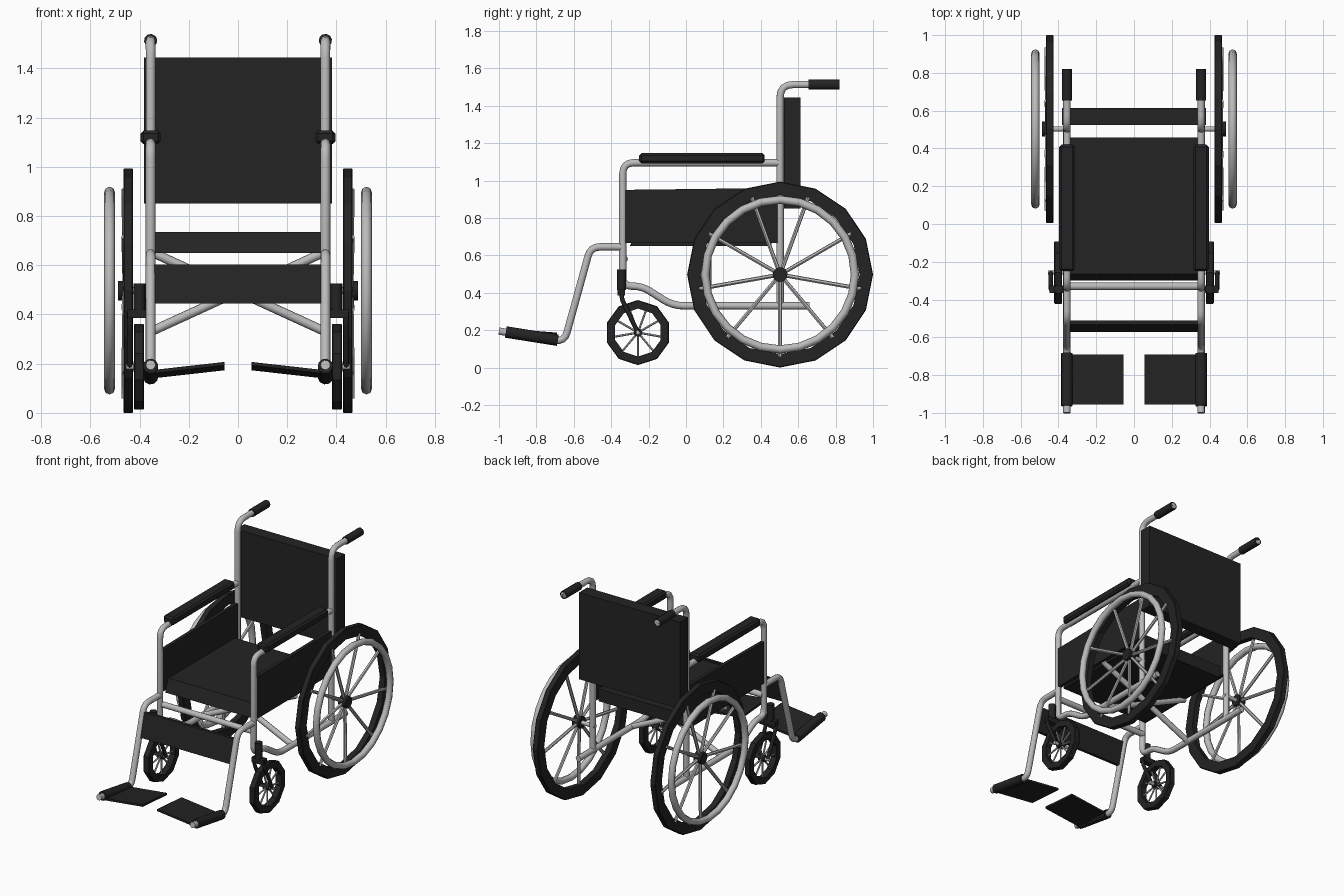
import bpy, bmesh, math
from mathutils import Vector

if "Cube" in bpy.data.objects:
    bpy.data.objects.remove(bpy.data.objects["Cube"])


def material(name, v):
    m = bpy.data.materials.new(name)
    m.diffuse_color = (v, v, v, 1)
    m.use_nodes = True
    m.node_tree.nodes["Principled BSDF"].inputs["Base Color"].default_value = m.diffuse_color
    return m


BLACK = material("black", 0.017)
GREY = material("light grey metal", 0.5)


def finish(name, bm, mat, smooth=False):
    bmesh.ops.recalc_face_normals(bm, faces=bm.faces)
    me = bpy.data.meshes.new(name)
    bm.to_mesh(me)
    bm.free()
    me.materials.append(mat)
    ob = bpy.data.objects.new(name, me)
    bpy.context.collection.objects.link(ob)
    if smooth:
        bpy.ops.object.select_all(action='DESELECT')
        ob.select_set(True)
        bpy.context.view_layer.objects.active = ob
        bpy.ops.object.shade_smooth_by_angle(angle=math.radians(50))
    return ob


def add_tube(bm, pts, r, bend=0.0, sides=10):
    """Sweep a circle along a path whose corners are rounded by bend."""
    pts = [Vector(p) for p in pts]
    path = [pts[0]]
    for a, b, c in zip(pts, pts[1:], pts[2:]):
        k = min(bend, (a - b).length * 0.48, (c - b).length * 0.48)
        p, q = b + (a - b).normalized() * k, b + (c - b).normalized() * k
        path += [p.lerp(b, t).lerp(b.lerp(q, t), t) for t in (0, .25, .5, .75, 1)]
    path.append(pts[-1])
    rings, up = [], None
    for i, p in enumerate(path):
        d = (path[min(i + 1, len(path) - 1)] - path[max(i - 1, 0)]).normalized()
        u = d.orthogonal() if up is None else up - d * up.dot(d)
        up = u.normalized()
        w = d.cross(up)
        rings.append([bm.verts.new(p + (up * math.cos(t) + w * math.sin(t)) * r)
                      for t in (2 * math.pi * k / sides for k in range(sides))])
    for a, b in zip(rings, rings[1:]):
        for k in range(sides):
            j = (k + 1) % sides
            bm.faces.new((a[k], a[j], b[j], b[k]))
    bm.faces.new(rings[0])
    bm.faces.new(rings[-1])


def tube(name, pts, r, mat, bend=0.0, sides=10):
    bm = bmesh.new()
    add_tube(bm, pts, r, bend, sides)
    return finish(name, bm, mat, True)


def prism(name, profile, x0, x1, mat, bevel=0.0):
    """Extrude a (y, z) profile from x0 to x1."""
    bm = bmesh.new()
    f = bm.faces.new([bm.verts.new((x0, y, z)) for y, z in profile])
    g = bmesh.ops.extrude_face_region(bm, geom=[f])['geom']
    bmesh.ops.translate(bm, verts=[v for v in g if isinstance(v, bmesh.types.BMVert)],
                        vec=(x1 - x0, 0, 0))
    if bevel:
        bmesh.ops.bevel(bm, geom=bm.edges[:], offset=bevel, segments=1, affect='EDGES')
    return finish(name, bm, mat)


def rect(y0, y1, z0, z1):
    return [(y0, z0), (y1, z0), (y1, z1), (y0, z1)]


def ring(name, profile, sides, c, mat, smooth=False):
    """Closed (radius, x) profile turned about an x axis through c."""
    bm = bmesh.new()
    loops = []
    for k in range(sides):
        t = 2 * math.pi * k / sides
        loops.append([bm.verts.new((c[0] + x, c[1] + r * math.sin(t), c[2] + r * math.cos(t)))
                      for r, x in profile])
    n = len(profile)
    for k in range(sides):
        a, b = loops[k], loops[(k + 1) % sides]
        for i in range(n):
            j = (i + 1) % n
            bm.faces.new((a[i], a[j], b[j], b[i]))
    return finish(name, bm, mat, smooth)


def spokes(name, c, r, length, x_end, mat):
    bm = bmesh.new()
    for k in range(9):
        t = math.radians(40 * k)
        end = Vector(c) + Vector((x_end, length * math.sin(t), -length * math.cos(t)))
        add_tube(bm, [c, end], r, sides=6)
    return finish(name, bm, mat, True)


def box_ring(r_in, r_out, w, ch):
    return [(r_in, -w), (r_out - ch, -w), (r_out, -w + ch),
            (r_out, w - ch), (r_out - ch, w), (r_in, w)]


for s, side in ((1, "left"), (-1, "right")):
    X = 0.355 * s

    def p(*yz, x=X):
        return [(x, y, z) for y, z in yz]

    # Side frame tubes
    tube(f"{side}_back_tube", p((.503, .33), (.503, 1.513), (.82, 1.513)), .02, GREY, .07)
    tube(f"{side}_arm_and_base_tube",
         p((.503, 1.095), (-.338, 1.095), (-.338, .435), (-.235, .435), (-.07, .33), (.66, .33)),
         .02, GREY, .06)
    tube(f"{side}_leg_tube",
         p((-.338, .645), (-.51, .645), (-.65, .138), (-1, .195)), .02, GREY, .05)

    # Grips, armrest, side panel and foot pad
    tube(f"{side}_hand_grip", p((.655, 1.513), (.82, 1.513)), .027, BLACK)
    prism(f"{side}_armrest_pad", rect(-.25, .42, 1.092, 1.147), X - .041, X + .041, BLACK, .012)
    prism(f"{side}_side_panel", [(-.325, .665), (.488, .665), (.488, .96), (-.325, .95)],
          X - .012, X + .012, BLACK)
    tube(f"{side}_foot_sleeve", p((-.685, .146), (-.963, .19)), .031, BLACK)
    bm = bmesh.new()
    corners = [(.34, -.69, .148), (.34, -.955, .168), (.055, -.955, .2), (.055, -.69, .18)]
    lo = [bm.verts.new((x * s, y, z - .007)) for x, y, z in corners]
    hi = [bm.verts.new((x * s, y, z + .007)) for x, y, z in corners]
    bm.faces.new(lo)
    bm.faces.new(hi)
    for i in range(4):
        j = (i + 1) % 4
        bm.faces.new((lo[i], lo[j], hi[j], hi[i]))
    finish(f"{side}_foot_plate", bm, BLACK)

    # Big rear wheel
    c = (.446 * s, .503, .497)
    ring(f"{side}_rear_tyre", box_ring(.425, .497, .02, .004), 16, c, BLACK)
    spokes(f"{side}_rear_spokes", (.458 * s, c[1], c[2]), .011, .438, .005 * s, GREY)
    tube(f"{side}_rear_hub", [(.435 * s, c[1], c[2]), (.487 * s, c[1], c[2])], .04, BLACK)
    tube(f"{side}_rear_axle", [(.335 * s, c[1], c[2]), (.44 * s, c[1], c[2])], .014, GREY)
    rim = [(.4 + .022 * math.cos(k * math.pi / 4), .022 * math.sin(k * math.pi / 4))
           for k in range(8)]
    ring(f"{side}_hand_rim", rim, 24, (.522 * s, c[1], c[2]), GREY, True)

    # Front caster
    c = (.402 * s, -.257, .187)
    ring(f"{side}_caster_tyre", box_ring(.128, .174, .021, .004), 10, c, BLACK)
    spokes(f"{side}_caster_spokes", c, .006, .135, 0, GREY)
    tube(f"{side}_caster_hub", [(.38 * s, c[1], c[2]), (.424 * s, c[1], c[2])], .022, BLACK)
    tube(f"{side}_caster_axle", [(.35 * s, c[1], c[2]), (.455 * s, c[1], c[2])], .011, GREY)
    tube(f"{side}_caster_post", p((-.345, .415), (-.345, .525), x=.4 * s), .024, BLACK)
    prism(f"{side}_fork_crown", rect(-.365, -.325, .385, .42), .358 * s, .448 * s, BLACK)
    for d, where in ((-.038, "inner"), (.038, "outer")):
        tube(f"{side}_fork_{where}_leg",
             p((-.345, .41), (-.343, .365), (-.257, .187), x=(.402 + d) * s), .012, BLACK, .04, 8)

    # One arm of the folding cross brace
    tube(f"{side}_cross_brace", [(-X, .1 + .018 * s, .33), (X, .1 + .018 * s, .655)], .019, GREY)

# Seat, backrest, calf strap and front bar
prism("seat", [(-.30, .65), (.457, .65), (.457, .735), (-.265, .735)], -.343, .343, BLACK)
prism("backrest", rect(.525, .613, .85, 1.445), -.382, .382, BLACK)
prism("calf_strap", [(-.573, .445), (-.553, .445), (-.512, .603), (-.532, .603)],
      -.34, .34, BLACK)
tube("front_cross_bar", [(-.355, -.33, .58), (.355, -.33, .58)], .02, GREY)
